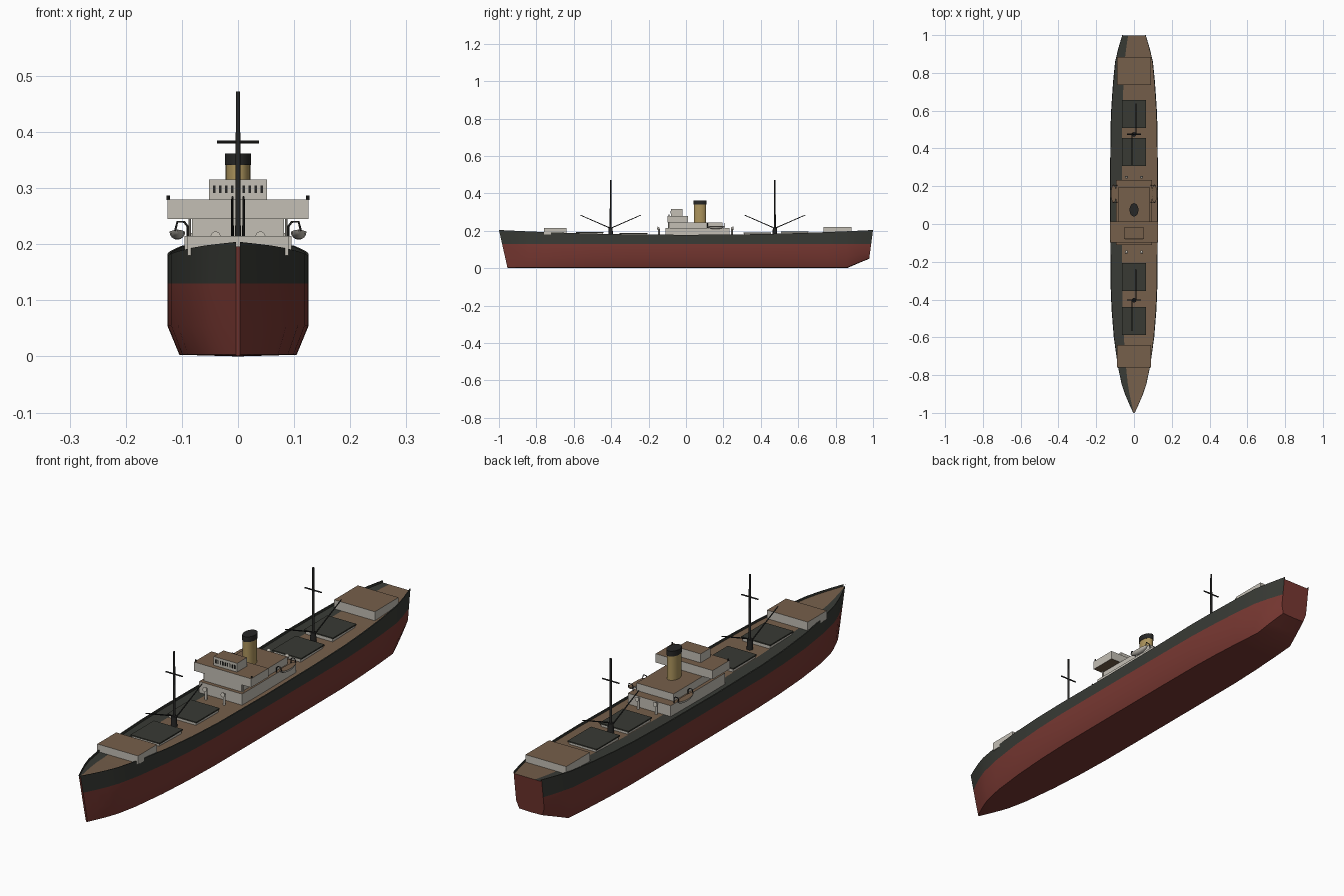
import bpy, bmesh, math
from mathutils import Vector, Matrix

if "Cube" in bpy.data.objects:
    bpy.data.objects.remove(bpy.data.objects["Cube"])


def mat(name, rgb):
    m = bpy.data.materials.new(name)
    m.diffuse_color = (*rgb, 1)
    m.use_nodes = True
    m.node_tree.nodes["Principled BSDF"].inputs["Base Color"].default_value = m.diffuse_color
    return m


DARK = mat("hull_dark", (0.04, 0.043, 0.036))
RED = mat("hull_red", (0.19, 0.04, 0.032))
DECK = mat("deck_brown", (0.18, 0.115, 0.07))
WHITE = mat("house_white", (0.55, 0.52, 0.46))
BUFF = mat("funnel_buff", (0.42, 0.30, 0.11))
COVER = mat("hatch_cover", (0.04, 0.042, 0.034))
BLACK = mat("rig_black", (0.02, 0.02, 0.019))


def finish(name, bm, mats, smooth=None):
    bmesh.ops.recalc_face_normals(bm, faces=bm.faces)
    me = bpy.data.meshes.new(name)
    bm.to_mesh(me)
    bm.free()
    for m in mats:
        me.materials.append(m)
    ob = bpy.data.objects.new(name, me)
    bpy.context.collection.objects.link(ob)
    if smooth:
        me.polygons.foreach_set("use_smooth", [True] * len(me.polygons))
        me.set_sharp_from_angle(angle=math.radians(smooth))
    return ob


def box(name, x, y, z, m, top=None, bottom=None):
    """Box from (min, max) ranges, with optional top and bottom colours."""
    bm = bmesh.new()
    bmesh.ops.create_cube(bm, size=1)
    for v in bm.verts:
        v.co = [(r[0] + r[1]) / 2 + c * (r[1] - r[0]) for r, c in zip((x, y, z), v.co)]
    bm.normal_update()
    for f in bm.faces:
        f.material_index = 1 if f.normal.z > 0.5 else 2 if f.normal.z < -0.5 else 0
    return finish(name, bm, [m, top or m, bottom or m])


def rod(name, a, b, r1, r2, m, seg=10, stretch=1.0):
    """Tapered round bar between two points."""
    a, b = Vector(a), Vector(b)
    d = b - a
    bm = bmesh.new()
    bmesh.ops.create_cone(bm, cap_ends=True, segments=seg, radius1=r1, radius2=r2, depth=d.length)
    bmesh.ops.scale(bm, vec=(1, stretch, 1), verts=bm.verts)
    rot = Matrix() if d.normalized().z > 0.999 else d.to_track_quat('Z', 'Y').to_matrix().to_4x4()
    bmesh.ops.transform(bm, matrix=Matrix.Translation((a + b) / 2) @ rot, verts=bm.verts)
    return finish(name, bm, [m], 40)


def pipe(name, pts, r, m):
    """Bent round bar along a few points."""
    cu = bpy.data.curves.new(name, 'CURVE')
    cu.dimensions = '3D'
    cu.bevel_depth, cu.bevel_resolution, cu.use_fill_caps = r, 1, True
    s = cu.splines.new('POLY')
    s.points.add(len(pts) - 1)
    for p, c in zip(s.points, pts):
        p.co = (*c, 1)
    cu.materials.append(m)
    ob = bpy.data.objects.new(name, cu)
    bpy.context.collection.objects.link(ob)


def sheer(y):
    return 0.178 + 0.026 * y * y


# Hull: lofted stations (y, half width)
stations = [(-1, .004), (-.95, .027), (-.9, .048), (-.85, .065), (-.75, .086), (-.6, .107),
            (-.45, .119), (-.3, .125), (0, .126), (.3, .126), (.5, .125), (.62, .12),
            (.75, .111), (.86, .1), (.93, .083), (1, .062)]
bm = bmesh.new()
rings = []
for y, w in stations:
    t, d = sheer(y), sheer(y) - 0.008
    side = [(1, t), (1, .13), (1, .055), (.83, .003)]
    ring = side + [(0, 0)] + [(-x, z) for x, z in reversed(side)]
    ring += [(-.96, t), (-.96, d), (-.5, d), (.96, d), (.96, t)]
    lift = .05 * max(0, (y - .86) / .14)
    bow, stern = max(0, (-y - .75) / .25), max(0, (y - .86) / .14)
    verts = []
    for x, z in ring:
        if z < .13:
            z = lift + z * (1 - lift / .13)
        h = max(0, t - z)
        verts.append(bm.verts.new((x * w, y + .045 * bow * h / .2 - .02 * stern * h / .15, z)))
    rings.append(verts)
n = len(rings[0])
for a, b in zip(rings, rings[1:]):
    for j in range(n):
        k = (j + 1) % n
        f = bm.faces.new((a[j], a[k], b[k], b[j]))
        f.material_index = 1 if 1 <= j <= 6 else 2 if j == 11 else 0
for r in (rings[0], rings[-1]):
    bm.faces.new(r).material_index = 1
finish("hull", bm, [DARK, RED, DECK], 35)

# Forecastle and poop houses
box("forecastle", (-.09, .09), (-.76, -.64), (.18, .215), WHITE, DECK)
box("poop_house", (-.09, .09), (.735, .885), (.18, .22), WHITE, DECK)

# Hatches
for i, (y0, y1) in enumerate([(-.587, -.44), (-.355, -.207), (.307, .455), (.508, .656)]):
    z = sheer((y0 + y1) / 2)
    box(f"hatch_coaming_{i}", (-.06, .06), (y0 + .003, y1 - .003), (z - .02, z + .003), WHITE)
    box(f"hatch_cover_{i}", (-.064, .064), (y0, y1), (z + .003, z + .008), COVER)

# Midship superstructure
box("lower_house", (-.095, .095), (-.11, .232), (.165, .215), WHITE, DECK)
box("boat_deck_house", (-.082, .082), (-.095, .195), (.215, .245), WHITE, DECK)
box("bridge", (-.126, .126), (-.098, .012), (.245, .28), WHITE, DECK, DECK)
box("wheelhouse", (-.052, .052), (-.08, -.018), (.28, .315), WHITE, DECK)
for i in range(9):
    x = (i - 4) * .0105
    box(f"wheelhouse_window_{i}", (x - .0022, x + .0022), (-.082, -.079), (.291, .305), BLACK)

# Funnel with black top
rod("funnel", (0, .075, .245), (0, .075, .341), .022, .022, BUFF, 24, 1.5)
rod("funnel_top", (0, .075, .341), (0, .075, .362), .0235, .0235, BLACK, 24, 1.5)

# Masts, crosstrees and derrick booms
for tag, y in (("fore", -.403), ("aft", .475)):
    z = sheer(y)
    rod(tag + "_mast", (0, y, z - .01), (0, y, .472), .0055, .0038, BLACK)
    rod(tag + "_mast_base", (0, y, z - .01), (0, y, .215), .012, .011, BLACK)
    rod(tag + "_crosstree", (-.037, y, .382), (.037, y, .382), .0028, .0028, BLACK, 8)
    for sy in (-1, 1):
        x = .01 * sy
        rod(f"{tag}_boom_{sy}", (x, y, .213), (x, y + sy * .163, .284), .0026, .002, BLACK, 8)

for s in (-1, 1):
    # Cowl ventilators
    for y in (-.145, .245):
        rod(f"vent_{s}_{y}", (s * .04, y, .17), (s * .04, y, .21), .005, .005, WHITE)
        d = -1 if y < 0 else 1
        rod(f"vent_cowl_{s}_{y}", (s * .04, y - d * .004, .212), (s * .04, y + d * .009, .214),
            .005, .009, WHITE, 12)
    # Bridge wing supports and lamps
    rod(f"wing_support_{s}", (s * .086, -.09, .21), (s * .086, -.09, .246), .0025, .0025, WHITE, 8)
    rod(f"wing_lamp_{s}", (s * .124, -.09, .279), (s * .124, -.09, .287), .003, .003, BLACK, 8)

    # Lifeboat: half ellipsoid with pointed ends and a brown top
    bm = bmesh.new()
    bmesh.ops.create_uvsphere(bm, u_segments=12, v_segments=8, radius=1)
    cut = bmesh.ops.bisect_plane(bm, geom=bm.verts[:] + bm.edges[:] + bm.faces[:], dist=1e-4,
                                 plane_co=(0, 0, 0), plane_no=(0, 0, 1), clear_outer=True)
    edges = [e for e in bm.edges if e.is_boundary]
    for f in bmesh.ops.holes_fill(bm, edges=edges)["faces"]:
        f.material_index = 1
    for v in bm.verts:
        x, y, z = v.co
        v.co = (s * .108 + x * .014, .16 + y * .05, .222 + z * .014 + .004 * y * y)
    finish(f"lifeboat_{s}", bm, [WHITE, DECK], 40)

    # Davits
    for y in (.115, .205):
        pipe(f"davit_{s}_{y}", [(s * .09, y, .2), (s * .09, y, .232), (s * .096, y, .24),
                                (s * .108, y, .24), (s * .112, y, .224)], .002, BLACK)
